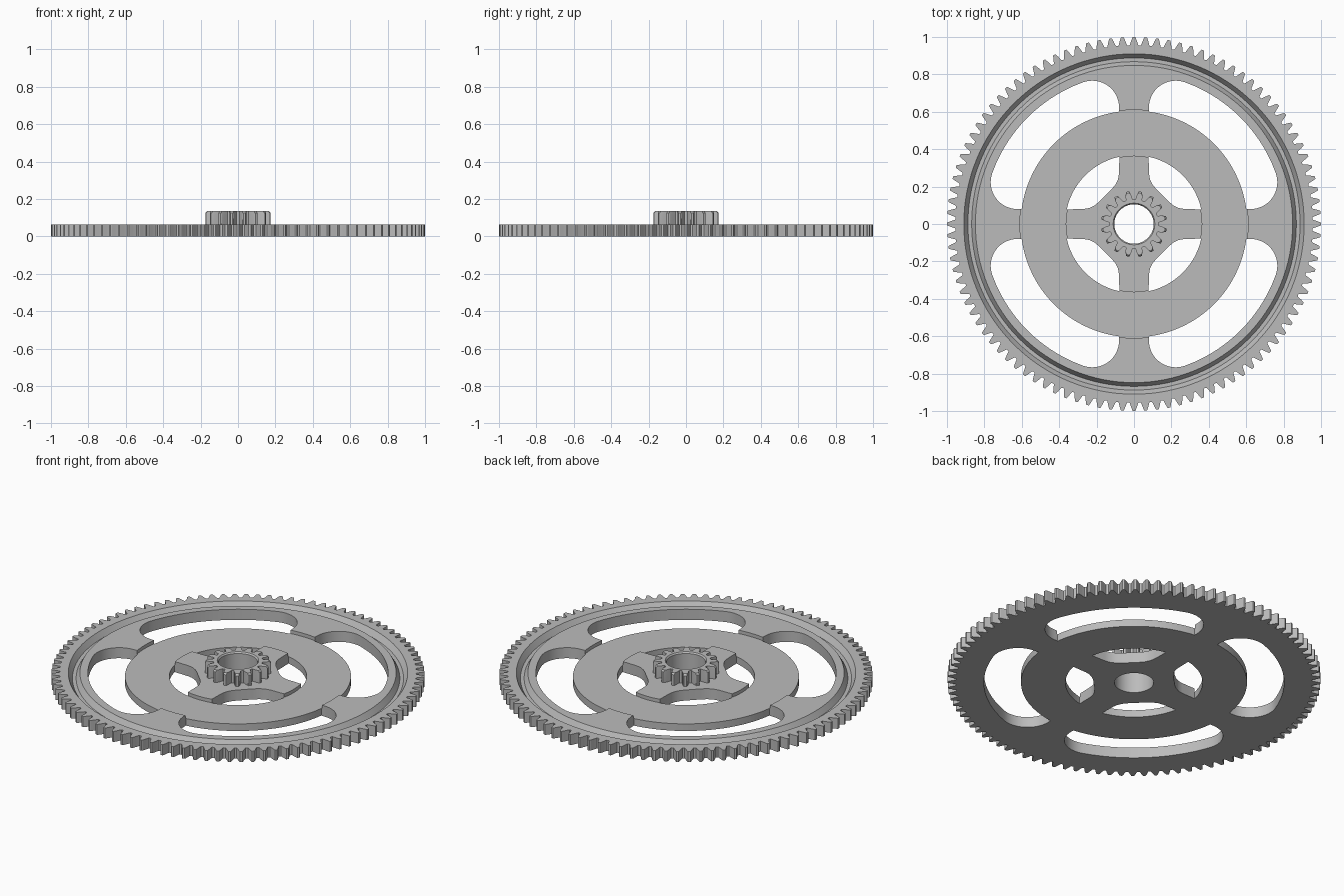
import bpy, bmesh
from math import sin, cos, pi, radians, atan2, hypot

cube = bpy.data.objects.get("Cube")
if cube:
    bpy.data.objects.remove(cube, do_unlink=True)

grey = bpy.data.materials.new("plain grey")
grey.use_nodes = True
colour = (0.5, 0.5, 0.5, 1)
grey.diffuse_color = colour
grey.node_tree.nodes["Principled BSDF"].inputs["Base Color"].default_value = colour

PLATE = 0.0625   # plate thickness
TOP = 0.135      # top of the pinion
MODULE = 2 / 102


def polar(r, a):
    return (r * cos(a), r * sin(a))


def arc(cx, cy, r, a0, a1, n):
    """Points along an arc, angles in degrees."""
    return [(cx + r * cos(radians(a0 + (a1 - a0) * i / n)),
             cy + r * sin(radians(a0 + (a1 - a0) * i / n))) for i in range(n + 1)]


def finish(name, bm):
    bmesh.ops.recalc_face_normals(bm, faces=bm.faces)
    mesh = bpy.data.meshes.new(name)
    bm.to_mesh(mesh)
    bm.free()
    mesh.materials.append(grey)
    obj = bpy.data.objects.new(name, mesh)
    bpy.context.collection.objects.link(obj)
    return obj


def loft(name, layers):
    """Solid through stacked outlines, given as (height, points)."""
    bm = bmesh.new()
    rings = [[bm.verts.new((x, y, z)) for x, y in pts] for z, pts in layers]
    n = len(rings[0])
    bm.faces.new(rings[0][::-1])
    bm.faces.new(rings[-1])
    for low, high in zip(rings, rings[1:]):
        for i in range(n):
            j = (i + 1) % n
            bm.faces.new((low[i], low[j], high[j], high[i]))
    return finish(name, bm)


def lathe(name, profile, n=128):
    """Closed (radius, height) profile swept into a ring."""
    bm = bmesh.new()
    rings = [[bm.verts.new((*polar(r, 2 * pi * i / n), z)) for r, z in profile]
             for i in range(n)]
    k = len(profile)
    for i in range(n):
        a, b = rings[i], rings[(i + 1) % n]
        for j in range(k):
            m = (j + 1) % k
            bm.faces.new((a[j], b[j], b[m], a[m]))
    return finish(name, bm)


def gear_outline(teeth, root_half, start=0.0):
    pitch_r = MODULE * teeth / 2
    root, tip = pitch_r - 1.25 * MODULE, pitch_r + MODULE
    tooth = [(-root_half - 0.04, root), (-root_half, root + 0.2 * MODULE),
             (-0.24, pitch_r), (-0.13, tip - 0.1 * MODULE), (-0.09, tip)]
    tooth += [(-f, r) for f, r in reversed(tooth)]
    step = 2 * pi / teeth
    return [polar(r, (t + f + start) * step) for t in range(teeth) for f, r in tooth]


def cut(target, cutters):
    bpy.context.view_layer.objects.active = target
    for cutter in cutters:
        cutter.hide_render = True
        mod = target.modifiers.new("cut", 'BOOLEAN')
        mod.operation, mod.solver, mod.object = 'DIFFERENCE', 'EXACT', cutter
        bpy.ops.object.modifier_apply(modifier=mod.name)


def turned(pts, quarter):
    c, s = [(1, 0), (0, 1), (-1, 0), (0, -1)][quarter]
    return [(x * c - y * s, x * s + y * c) for x, y in pts]


# Large toothed plate and small pinion with chamfered tooth tips
rim = gear_outline(100, 0.36)
main_gear = loft("main_gear", [(0, rim), (PLATE, rim)])
small = gear_outline(16, 0.33, 0.5)
worn = [(x * min(1, 0.168 / hypot(x, y)), y * min(1, 0.168 / hypot(x, y))) for x, y in small]
pinion = loft("pinion", [(PLATE - 0.001, small), (TOP - 0.009, small), (TOP, worn)])

# Outer window: two big rounded corners between the spokes
R, edge, outer, inner = 0.143, 0.08, 0.805, 0.606
cx = edge + R
cy = ((outer - R) ** 2 - cx ** 2) ** 0.5
tilt = atan2(cy, cx) * 180 / pi
near = atan2(edge, inner) * 180 / pi
outer_window = (arc(0, 0, inner, 90 - near, near, 24)
                + arc(cy, cx, R, -90, 90 - tilt, 16)
                + arc(0, 0, outer, 90 - tilt, tilt, 24)[1:-1]
                + arc(cx, cy, R, tilt, 180, 16))

# Inner window: curved outside, blended into the hub inside
near = atan2(edge, 0.368) * 180 / pi
blend = [(0.08, 0.27), (0.085, 0.24), (0.1, 0.21), (0.122, 0.183)]
inner_window = (arc(0, 0, 0.368, near, 90 - near, 20) + blend + [(0.153, 0.153)]
                + [(y, x) for x, y in reversed(blend)])

cutters = []
for q in range(4):
    for name, pts in (("outer_window_cutter", outer_window),
                      ("inner_window_cutter", inner_window)):
        pts = turned(pts, q)
        cutters.append(loft(name, [(-0.1, pts), (0.2, pts)]))

# Shallow ring between the hub and the outer spokes, and the rim groove
cutters.append(lathe("recess_cutter", [(0.365, 0.042), (0.61, 0.042), (0.61, 0.1), (0.365, 0.1)]))
cutters.append(lathe("groove_cutter", [(0.848, PLATE), (0.868, 0.03), (0.888, 0.03),
                                       (0.91, PLATE), (0.91, 0.1), (0.848, 0.1)]))

# Shaft bore with a slightly flared mouth
bore = loft("bore_cutter", [(z, arc(0, 0, r, 0, 354.375, 63)) for z, r in
                            ((-0.1, 0.105), (TOP - 0.008, 0.105), (TOP + 0.002, 0.113))])

cut(main_gear, cutters + [bore])
cut(pinion, [bore])
for helper in cutters + [bore]:
    bpy.data.objects.remove(helper, do_unlink=True)

# Smooth the round walls, keep the corners sharp
for obj in (main_gear, pinion):
    bpy.ops.object.select_all(action='DESELECT')
    obj.select_set(True)
    bpy.context.view_layer.objects.active = obj
    bpy.ops.object.shade_smooth_by_angle(angle=radians(20))
